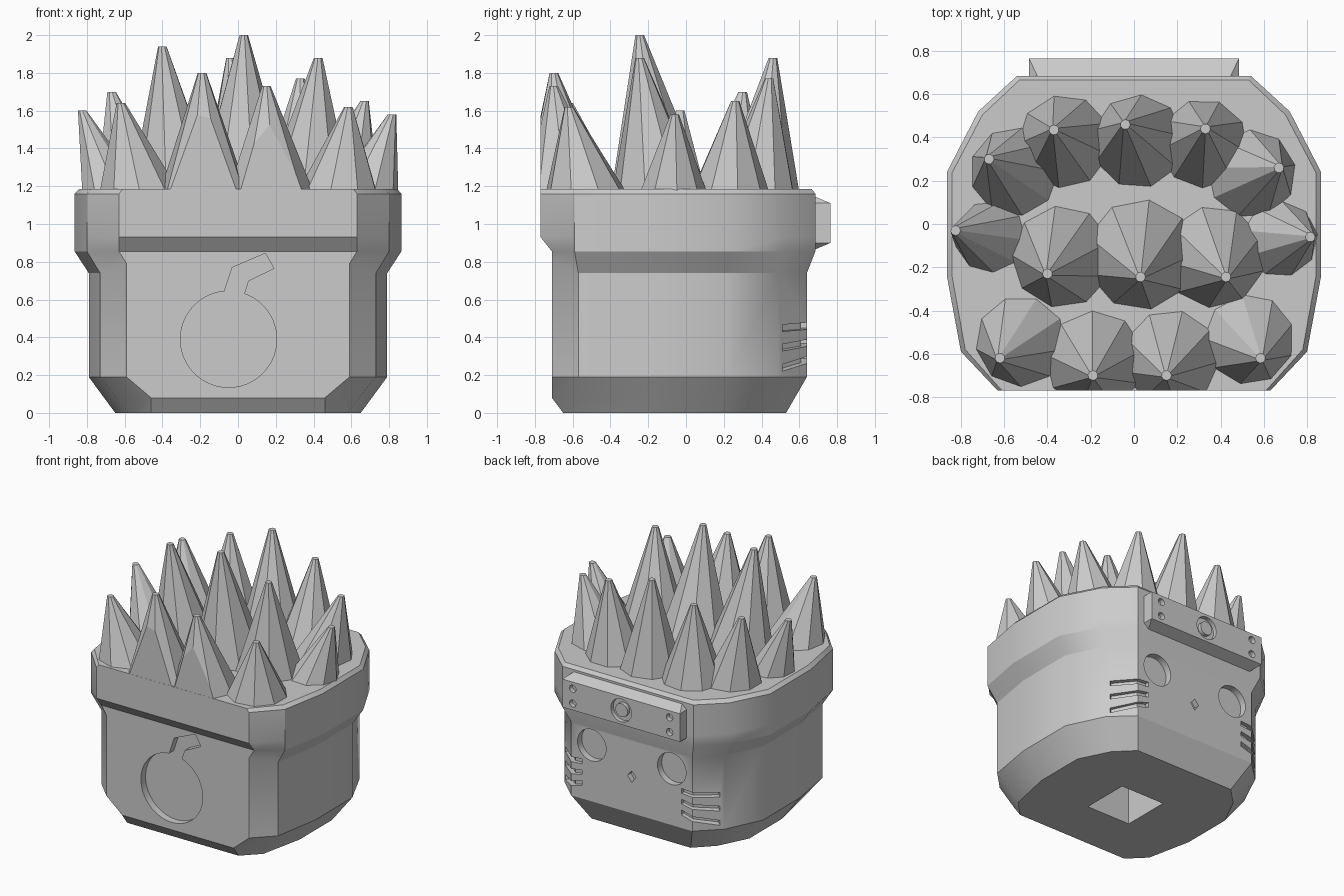
import bpy, bmesh, math
from mathutils import Matrix, Vector

cube = bpy.data.objects.get("Cube")
if cube:
    bpy.data.objects.remove(cube)

grey = bpy.data.materials.new("light grey")
grey.use_nodes = True
grey.diffuse_color = (0.6, 0.6, 0.6, 1)
grey.node_tree.nodes["Principled BSDF"].inputs["Base Color"].default_value = (0.6, 0.6, 0.6, 1)


def finish(name, bm):
    """Turn a bmesh into a named grey object."""
    bmesh.ops.recalc_face_normals(bm, faces=bm.faces)
    mesh = bpy.data.meshes.new(name)
    bm.to_mesh(mesh)
    bm.free()
    obj = bpy.data.objects.new(name, mesh)
    bpy.context.collection.objects.link(obj)
    mesh.materials.append(grey)
    return obj


def loft(bm, rings):
    """Skin closed rings of points and cap both ends."""
    loops = [[bm.verts.new(p) for p in ring] for ring in rings]
    count = len(loops[0])
    for a, b in zip(loops, loops[1:]):
        for i in range(count):
            j = (i + 1) % count
            bm.faces.new((a[i], a[j], b[j], b[i]))
    bm.faces.new(loops[0])
    bm.faces.new(loops[-1])


def prism_y(bm, outline, y0, y1):
    """Extrude an outline given in x and z along y."""
    loft(bm, [[(x, y, z) for x, z in outline] for y in (y0, y1)])


def circle(cx, cz, r, n=32, start=0, sweep=360):
    steps = n if sweep == 360 else n + 1
    angles = [math.radians(start + sweep * i / n) for i in range(steps)]
    return [(cx + r * math.cos(a), cz + r * math.sin(a)) for a in angles]


def carve(obj, bm):
    """Subtract a cutter and bake the result."""
    cutter = finish("cutter", bm)
    cutter.hide_render = True
    mod = obj.modifiers.new("carve", "BOOLEAN")
    mod.operation = "DIFFERENCE"
    mod.solver = "EXACT"
    mod.object = cutter
    graph = bpy.context.evaluated_depsgraph_get()
    mesh = bpy.data.meshes.new_from_object(obj.evaluated_get(graph))
    obj.modifiers.clear()
    obj.data = mesh
    bpy.data.objects.remove(cutter)


def smooth(obj):
    bpy.ops.object.select_all(action="DESELECT")
    obj.select_set(True)
    bpy.context.view_layer.objects.active = obj
    bpy.ops.object.shade_smooth_by_angle(angle=math.radians(30))


# Half outlines, from the flat front round to the face side
foot = [(.46, -.65), (.58, -.53), (.65, -.2), (.65, .18), (.54, .4), (.41, .53)]
wall = [(.59, -.71), (.73, -.57), (.79, -.22), (.79, .22), (.66, .49), (.5, .64)]
band = [(.63, -.77), (.80, -.59), (.865, -.24), (.865, .24), (.72, .52), (.54, .685)]
rim = [(.61, -.77), (.78, -.58), (.842, -.235), (.842, .235), (.7, .505), (.53, .665)]


def ring(half, z, front=None):
    pts = [(x, y, z) for x, y in half]
    if front:
        pts[0] = front
    return pts + [(-x, y, h) for x, y, h in reversed(pts)]


# Head with headband
low = [(a + (c - a) * .42, b + (d - b) * .42) for (a, b), (c, d) in zip(foot, wall)]
bm = bmesh.new()
loft(bm, [
    ring(foot, 0),
    ring(low, .08, (.46, -.71, .08)),
    ring(wall, .19),
    ring(wall, .74, (.59, -.71, .79)),
    ring(band, .855, (.63, -.71, .855)),
    ring(band, .93),
    ring(band, 1.16),
    ring(rim, 1.185),
])
head = finish("head", bm)

# Recesses: front keyhole shape, eyes, nose, whiskers and base socket
bm = bmesh.new()
keyhole = circle(-.05, .39, .255, 48, 95, 336)
keyhole += [(.055, .70), (.19, .765), (.145, .845), (-.03, .77)]
prism_y(bm, keyhole, -.9, -.655)
for side in (-1, 1):
    prism_y(bm, circle(side * .33, .61, .118), .59, .68)
    # Whisker grooves wrap around the cheek corner
    plan = [(.41, .72), (.41, .61), (.485, .61), (.61, .485), (.74, .60), (.6, .72)]
    for z, tilt in ((.46, .08), (.37, .18), (.28, .3)):
        levels = []
        for dz in (-.018, .018):
            levels.append([(side * x, y, z + dz - (x - .5) * tilt) for x, y in plan])
        loft(bm, levels)
prism_y(bm, [(0, .42), (.035, .465), (0, .505), (-.035, .465)], .60, .68)
bmesh.ops.create_cube(bm, size=1, matrix=Matrix.Translation((0, -.09, .25))
                      @ Matrix.Diagonal((.36, .36, .7, 1)))
carve(head, bm)
smooth(head)

# Forehead plate with bevelled top and bottom
bm = bmesh.new()
for x in (-1, 1):
    for px, py, pz in ((.485, .765, .9), (.485, .765, 1.11), (.485, .67, .9),
                       (.485, .67, 1.11), (.44, .67, .86), (.44, .67, 1.15)):
        bm.verts.new((x * px, py, pz))
bmesh.ops.convex_hull(bm, input=bm.verts)
bmesh.ops.dissolve_limit(bm, angle_limit=.01, verts=bm.verts, edges=bm.edges)
plate = finish("forehead_plate", bm)
bm = bmesh.new()
for x in (-.4, .4):
    for z in (.95, 1.06):
        prism_y(bm, circle(x, z, .027, 16), .73, .8)
prism_y(bm, circle(0, 1.005, .085), .735, .8)
carve(plate, bm)
smooth(plate)

# Plain round stud in the plate
bm = bmesh.new()
prism_y(bm, circle(0, 1.005, .05, 24), .72, .762)
smooth(finish("plate_stud", bm))

# Hair spikes: tip x, y, z, then base x, y and radius
spikes = [
    (-.67, .30, 1.70, -.55, .24, .21), (-.37, .435, 1.77, -.32, .38, .22),
    (-.04, .46, 1.88, .02, .38, .22), (.33, .44, 1.77, .32, .37, .21),
    (.67, .26, 1.65, .54, .23, .21), (-.825, -.03, 1.60, -.66, -.06, .17),
    (-.40, -.23, 1.94, -.33, -.15, .24), (.03, -.245, 2.0, .03, -.14, .26),
    (.425, -.245, 1.88, .37, -.15, .24), (.815, -.06, 1.58, .67, -.07, .18),
    (-.62, -.62, 1.64, -.52, -.54, .215), (-.19, -.70, 1.80, -.18, -.63, .235),
    (.15, -.70, 1.73, .17, -.62, .23), (.585, -.62, 1.62, .53, -.53, .215),
]
for n, (tx, ty, tz, bx, by, r) in enumerate(spikes):
    bm = bmesh.new()
    turn = n * 23
    base = [(x, y, 1.17) for x, y in circle(bx, by, r, 9, turn)]
    tip = [(x, y, tz) for x, y in circle(tx, ty, .023, 9, turn)]
    loft(bm, [base, tip])
    # Trim flush with the flat front
    cut = bmesh.ops.bisect_plane(bm, geom=bm.verts[:] + bm.edges[:] + bm.faces[:],
                                 plane_co=Vector((0, -.769, 0)),
                                 plane_no=Vector((0, -1, 0)), clear_outer=True)
    edges = [e for e in cut["geom_cut"] if isinstance(e, bmesh.types.BMEdge)]
    if edges:
        bmesh.ops.holes_fill(bm, edges=edges)
    finish("hair_spike_%02d" % (n + 1), bm)
